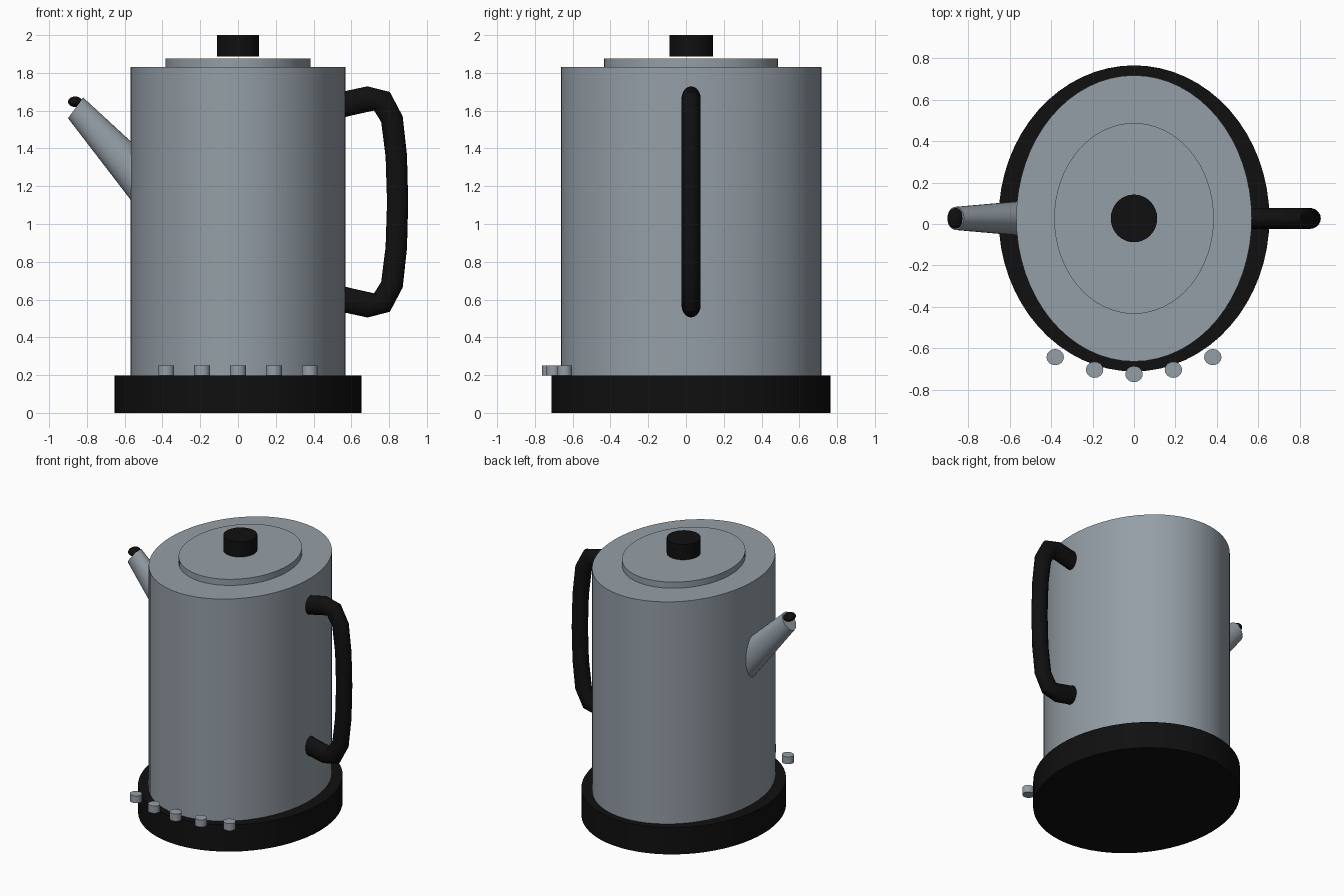
import bpy, bmesh, math
from mathutils import Vector

cube = bpy.data.objects.get("Cube")
if cube:
    bpy.data.objects.remove(cube)

CY = 0.027  # shared centre line of the vessel


def material(name, rgb):
    m = bpy.data.materials.new(name)
    m.use_nodes = True
    m.diffuse_color = (*rgb, 1)
    bsdf = next(n for n in m.node_tree.nodes if n.type == 'BSDF_PRINCIPLED')
    bsdf.inputs["Base Color"].default_value = (*rgb, 1)
    return m


STEEL = material("brushed_steel", (0.30, 0.345, 0.385))
BLACK = material("black_plastic", (0.005, 0.005, 0.005))


def finish(obj, name, mat):
    obj.name = obj.data.name = name
    obj.data.materials.append(mat)
    bpy.ops.object.select_all(action='DESELECT')
    obj.select_set(True)
    bpy.context.view_layer.objects.active = obj
    bpy.ops.object.shade_smooth_by_angle(angle=math.radians(35))
    return obj


def drum(name, mat, rx, ry, z0, z1, x=0, y=CY, sides=64):
    """Upright elliptical cylinder between two heights."""
    bpy.ops.mesh.primitive_cylinder_add(vertices=sides, radius=1, depth=1,
                                        location=(x, y, (z0 + z1) / 2))
    obj = bpy.context.object
    obj.scale = (rx, ry, z1 - z0)
    return finish(obj, name, mat)


def loft(name, mat, rings, sides=32):
    """Capped skin over rings given as (centre, semi-axis u, semi-axis v)."""
    bm = bmesh.new()
    loops = []
    for c, u, v in rings:
        angles = [math.tau * i / sides for i in range(sides)]
        loops.append([bm.verts.new(c + u * math.cos(a) + v * math.sin(a)) for a in angles])
    for a, b in zip(loops, loops[1:]):
        for i in range(sides):
            j = (i + 1) % sides
            bm.faces.new((a[i], a[j], b[j], b[i]))
    bm.faces.new(loops[0])
    bm.faces.new(loops[-1])
    bmesh.ops.recalc_face_normals(bm, faces=bm.faces)
    mesh = bpy.data.meshes.new(name)
    bm.to_mesh(mesh)
    bm.free()
    obj = bpy.data.objects.new(name, mesh)
    bpy.context.collection.objects.link(obj)
    return finish(obj, name, mat)


# Base, vessel, lid and floating knob
drum("base", BLACK, 0.653, 0.738, 0, 0.197)
drum("body", STEEL, 0.568, 0.69, 0.197, 1.83)
drum("lid", STEEL, 0.385, 0.46, 1.83, 1.875)
drum("lid_knob", BLACK, 0.112, 0.115, 1.888, 2.0, sides=32)

# Row of buttons following the front rim of the base
for i, (x, y) in enumerate([(-0.38, -0.642), (-0.19, -0.703), (0, -0.724),
                            (0.19, -0.703), (0.38, -0.642)]):
    drum(f"button_{i + 1}", STEEL, 0.042, 0.039, 0.197, 0.25, x, y, 16)

# Handle: upper half of the path, mirrored about its middle height
MID = 1.117
half = [(0.53, 1.625), (0.58, 1.638), (0.69, 1.662), (0.762, 1.65),
        (0.815, 1.555), (0.838, 1.36)]
path = half + [(0.845, MID)] + [(x, 2 * MID - z) for x, z in reversed(half)]
points = [Vector((x, CY, z)) for x, z in path]
rings = []
for i, p in enumerate(points):
    t = (points[min(i + 1, len(points) - 1)] - points[max(i - 1, 0)]).normalized()
    n = Vector((-t.z, 0, t.x))
    rings.append((p, n * (0.056 + 0.011 * abs(n.z)), Vector((0, 0.051, 0))))
loft("handle", BLACK, rings, 20)

# Tapered spout reaching into the vessel, with a dark plug at its tip
slant = Vector((0.588, 0, 0.809))
loft("spout", STEEL, [
    (Vector((-0.36, CY, 1.066)), slant * 0.133, Vector((0, 0.1, 0))),
    (Vector((-0.86, CY, 1.615)), slant * 0.068, Vector((0, 0.056, 0)))])
bpy.ops.mesh.primitive_uv_sphere_add(segments=24, ring_count=12, radius=1,
                                     location=(-0.862, CY, 1.647))
plug = bpy.context.object
plug.scale = (0.038, 0.05, 0.028)
finish(plug, "spout_plug", BLACK)
